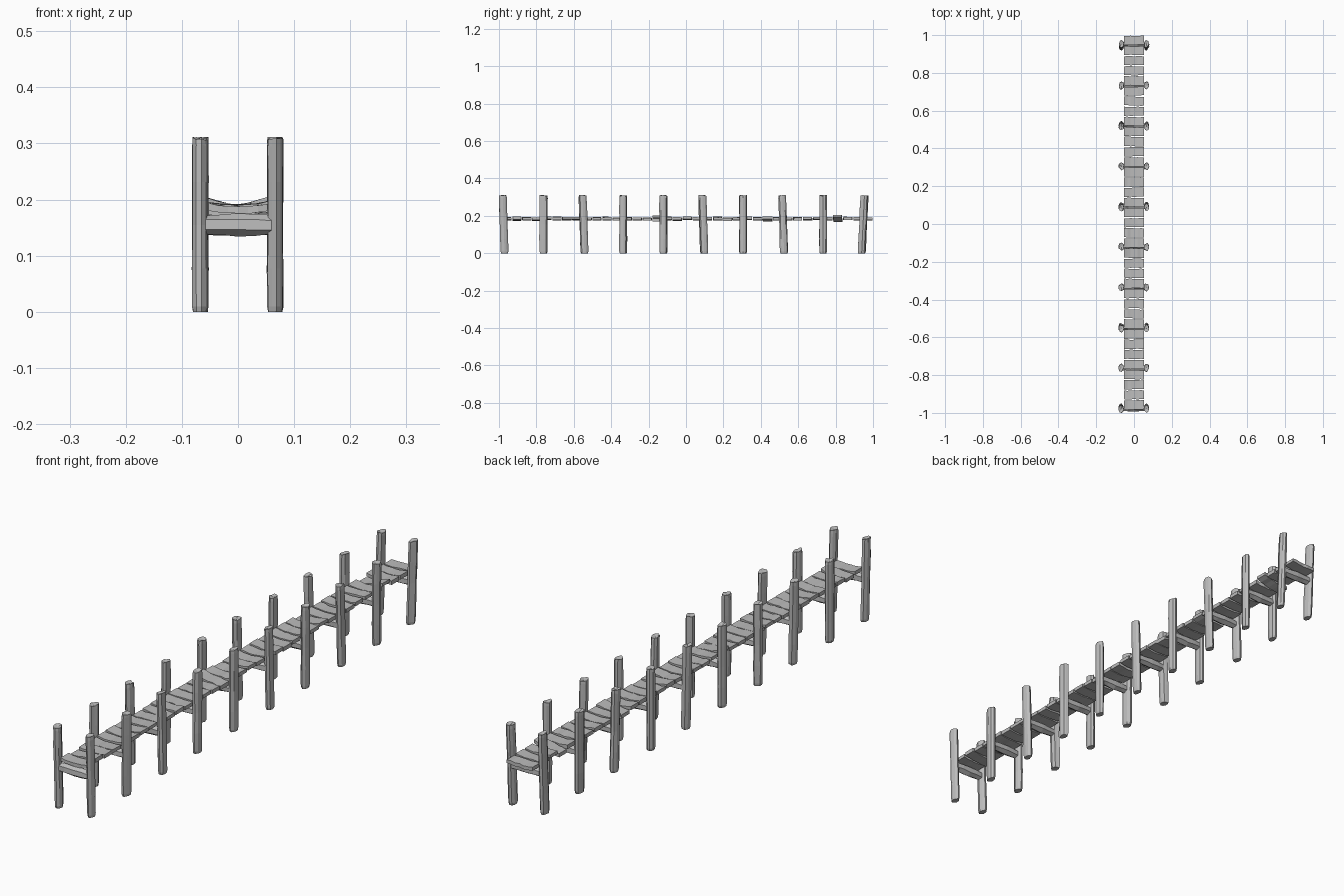
import bpy, bmesh, math, random
from mathutils import Vector

random.seed(7)
cube = bpy.data.objects.get("Cube")
if cube:
    bpy.data.objects.remove(cube, do_unlink=True)

# One weathered grey timber colour
wood = bpy.data.materials.new("weathered_grey_wood")
wood.use_nodes = True
grey = (0.5, 0.5, 0.5, 1)
wood.diffuse_color = grey
bsdf = wood.node_tree.nodes["Principled BSDF"]
bsdf.inputs["Base Color"].default_value = grey
bsdf.inputs["Roughness"].default_value = 0.9


def jitter(amount):
    return random.uniform(-amount, amount)


def loft(name, rings, dent=None):
    """Skin a stack of rings; dent pushes the last cap's centre inwards."""
    bm = bmesh.new()
    loops = [[bm.verts.new(p) for p in ring] for ring in rings]
    count = len(loops[0])
    for low, high in zip(loops, loops[1:]):
        for i in range(count):
            j = (i + 1) % count
            bm.faces.new((low[i], low[j], high[j], high[i]))
    bm.faces.new(loops[0][::-1])
    if dent is None:
        bm.faces.new(loops[-1])
    else:
        centre = sum((v.co for v in loops[-1]), Vector()) / count
        hub = bm.verts.new(centre + Vector(dent))
        for i in range(count):
            bm.faces.new((loops[-1][i], loops[-1][(i + 1) % count], hub))
    bmesh.ops.recalc_face_normals(bm, faces=bm.faces[:])
    mesh = bpy.data.meshes.new(name)
    bm.to_mesh(mesh)
    bm.free()
    mesh.materials.append(wood)
    obj = bpy.data.objects.new(name, mesh)
    bpy.context.collection.objects.link(obj)
    return obj


def post(name, x, y, lean):
    # Rough oval log with a chipped rim, hollow top and grooves down the side
    sides, height = 9, 0.309
    shape = [1 + jitter(0.08) for _ in range(sides)]
    shape[random.randrange(sides)] = 0.78
    rings = []
    for t, scale in ((0, 0.86), (0.03, 0.97), (0.25, 1), (0.5, 0.96),
                     (0.75, 1), (0.96, 0.98), (1, 0.94)):
        ring = []
        for i in range(sides):
            a = math.tau * i / sides
            r = scale * shape[i] * (1 + jitter(0.04))
            z = t * height + (jitter(0.003) if t > 0.9 else 0)
            ring.append((x + 0.0142 * r * math.cos(a),
                         y + lean * (t - 0.5) + 0.0215 * r * math.sin(a), z))
        rings.append(ring)
    loft(name, rings, (0, 0, -0.004))


def beam(name, y):
    # Hewn six-sided bearer, thicker at the middle
    rings = []
    for t in (-1, -0.55, 0, 0.55, 1):
        scale = 1 - 0.18 * abs(t)
        ring = []
        for i in range(6):
            a = math.tau * (i + 0.5) / 6
            ring.append((0.06 * t,
                         y + 0.019 * scale * math.cos(a) + jitter(0.001),
                         0.155 + 0.02 * scale * math.sin(a) + jitter(0.0015)))
        rings.append(ring)
    loft(name, rings)


def plank(name, y, depth, roll):
    # Warped board with a sagging middle and uneven edges
    yaw, lift, sag = jitter(0.03), jitter(0.002), random.uniform(0.001, 0.006)
    rings = []
    for k in range(7):
        t = k / 3 - 1
        x = 0.053 * t
        z = 0.184 + lift + roll * x + sag * (t * t - 0.5) + jitter(0.0008)
        yc = y + yaw * x
        half = depth / 2
        front, back = yc - half + jitter(0.0016), yc + half + jitter(0.0016)
        thick = 0.0068 + jitter(0.0008)
        rings.append([(x, front, z - thick), (x, back, z - thick),
                      (x, back, z + thick + jitter(0.001)),
                      (x, front, z + thick + jitter(0.001))])
    loft(name, rings)


# Ten pairs of posts with a bearer between each pair
leans = {0: -0.01, 2: -0.01, 5: -0.01, 7: -0.01, 9: 0.015}
for i in range(10):
    y = -0.975 + 0.2135 * i
    lean = leans.get(i, 0)
    post(f"left_post_{i + 1}", 0.066, y, lean)
    post(f"right_post_{i + 1}", -0.0675, y, lean)
    beam(f"cross_beam_{i + 1}", y + jitter(0.002))

# Walkway boards, a few of them visibly twisted
twisted = {1: 0.1, 15: -0.16, 26: 0.12, 33: 0.24}
pitch = 1.984 / 37
for i in range(37):
    plank(f"deck_plank_{i + 1}", -0.985 + pitch * (i + 0.5),
          pitch - 0.0055 + jitter(0.002), twisted.get(i, jitter(0.04)))
